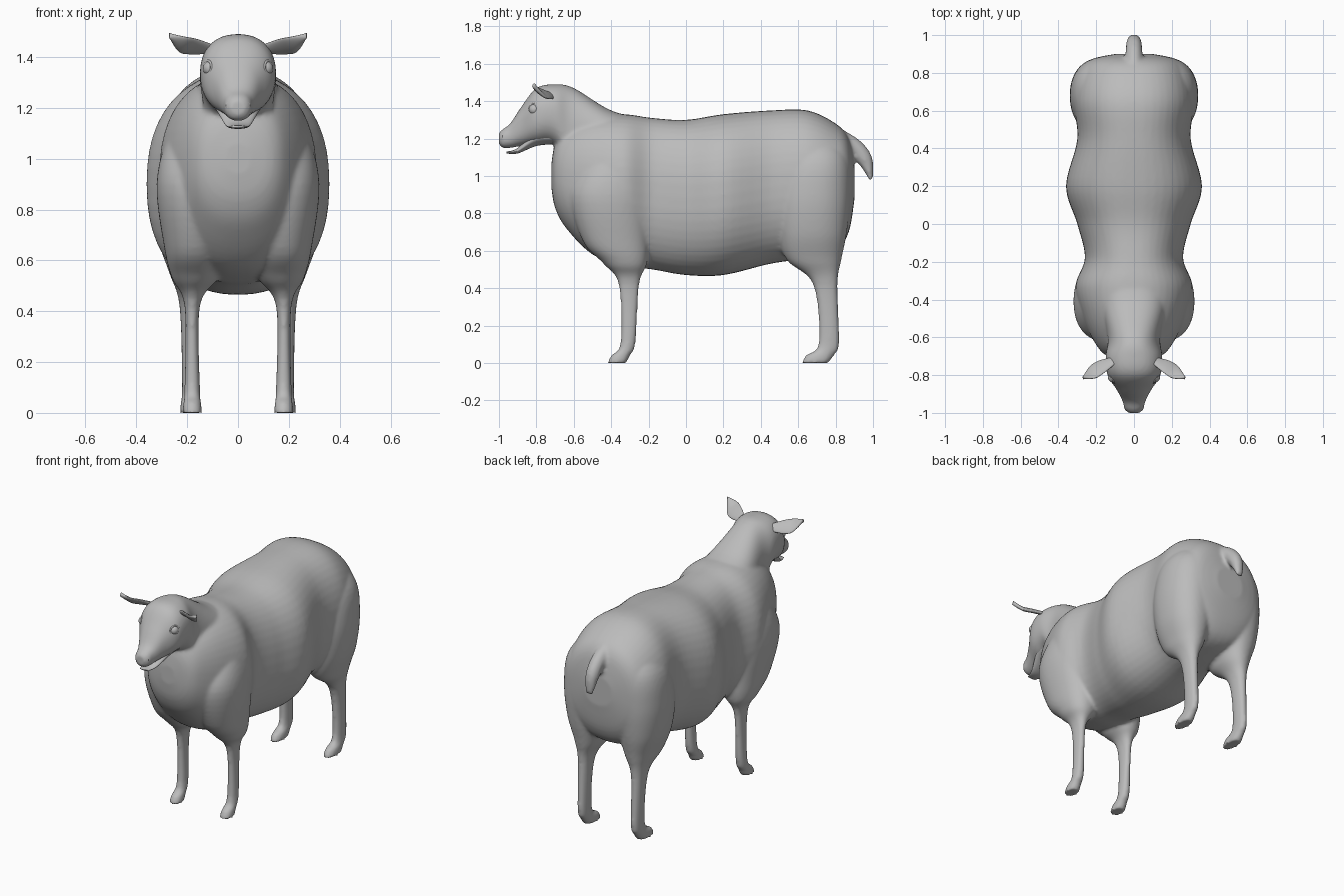
import bpy, bmesh, math
from mathutils import Vector

cube = bpy.data.objects.get("Cube")
if cube:
    bpy.data.objects.remove(cube, do_unlink=True)

shade = 0.5
grey = bpy.data.materials.new("plain grey")
grey.use_nodes = True
grey.diffuse_color = (shade, shade, shade, 1)
grey.node_tree.nodes["Principled BSDF"].inputs["Base Color"].default_value = grey.diffuse_color


def spline(rows, steps=6):
    """Pass a smooth curve through a few rows of measurements."""
    points = [Vector(row) for row in rows]
    result = []
    for i in range(len(points) - 1):
        start, end = points[i], points[i + 1]
        leave = (end - points[max(i - 1, 0)]) / 2
        arrive = (points[min(i + 2, len(points) - 1)] - start) / 2
        for step in range(steps):
            t = step / steps
            ease = t * t * (3 - 2 * t)
            result.append(start.lerp(end, ease) + leave * t * (1 - t) ** 2 - arrive * t * t * (1 - t))
    return result + [points[-1]]


def loft(bm, rings, power=2.0, sides=48):
    """Skin closed rings, each given as centre, first half axis, second half axis."""
    loops = []
    for centre, across, up in rings:
        loop = []
        for i in range(sides):
            angle = math.tau * i / sides
            c, s = math.cos(angle), math.sin(angle)
            c = math.copysign(abs(c) ** (2 / power), c)
            s = math.copysign(abs(s) ** (2 / power), s)
            loop.append(bm.verts.new(Vector(centre) + Vector(across) * c + Vector(up) * s))
        loops.append(loop)
    for near, far in zip(loops, loops[1:]):
        for i in range(sides):
            j = (i + 1) % sides
            bm.faces.new((near[i], near[j], far[j], far[i]))
    bm.faces.new(loops[0])
    bm.faces.new(loops[-1])


def along_y(rows):
    """Rows hold y, bottom, top and half width."""
    return [((0, y, (bottom + top) / 2), (half, 0, 0), (0, 0, (top - bottom) / 2))
            for y, bottom, top, half in spline([Vector(row) for row in rows])]


def along_z(rows, side):
    """Rows pair a height, centre and half width with the front and back."""
    middles = spline([row[:3] for row in rows])
    depths = spline([row[3:] for row in rows])
    return [((side * x, (front + back) / 2, z), (half, 0, 0), (0, (back - front) / 2, 0))
            for (z, x, half), (front, back) in zip(middles, depths)]


def finish(name, bm):
    """Turn the bmesh into a smooth grey object."""
    bmesh.ops.recalc_face_normals(bm, faces=bm.faces)
    mesh = bpy.data.meshes.new(name)
    bm.to_mesh(mesh)
    bm.free()
    mesh.materials.append(grey)
    mesh.shade_smooth()
    part = bpy.data.objects.new(name, mesh)
    bpy.context.collection.objects.link(part)
    return part


def name_primitive(name):
    """Name, colour and smooth the primitive just added."""
    part = bpy.context.object
    part.name = name
    part.data.materials.append(grey)
    part.data.shade_smooth()


def rim(name, centre, normal, radius):
    """Small rounded ring facing along the normal."""
    turn = Vector(normal).to_track_quat("Z", "Y").to_euler()
    bpy.ops.mesh.primitive_torus_add(location=centre, rotation=turn, major_radius=radius,
                                     minor_radius=0.005, major_segments=24, minor_segments=8)
    name_primitive(name)


trunk = [
    (-0.72, 0.94, 1.06, 0.05), (-0.7, 0.83, 1.17, 0.14), (-0.64, 0.72, 1.26, 0.2),
    (-0.5, 0.58, 1.32, 0.27), (-0.33, 0.52, 1.33, 0.31), (-0.18, 0.5, 1.31, 0.26),
    (0, 0.47, 1.3, 0.3), (0.2, 0.47, 1.33, 0.36), (0.45, 0.53, 1.35, 0.3),
    (0.65, 0.56, 1.35, 0.32), (0.8, 0.6, 1.28, 0.29), (0.87, 0.7, 1.2, 0.23),
    (0.9, 0.87, 1.06, 0.1),
]
head_and_neck = [
    (-1, 1.17, 1.23, 0.03), (-0.98, 1.15, 1.25, 0.05), (-0.94, 1.15, 1.28, 0.06),
    (-0.88, 1.16, 1.37, 0.09), (-0.8, 1.17, 1.47, 0.14), (-0.7, 1.16, 1.49, 0.15),
    (-0.6, 1, 1.47, 0.14), (-0.4, 1, 1.35, 0.18), (-0.2, 1, 1.3, 0.18),
]
front_leg = [
    (0, 0.18, 0.04, -0.42, -0.32), (0.04, 0.18, 0.035, -0.4, -0.3),
    (0.11, 0.18, 0.03, -0.35, -0.27), (0.42, 0.18, 0.03, -0.36, -0.25),
    (0.53, 0.17, 0.09, -0.44, -0.21), (0.65, 0.17, 0.12, -0.55, -0.2),
    (0.9, 0.16, 0.16, -0.62, -0.2), (1.1, 0.11, 0.16, -0.54, -0.23),
    (1.25, 0.06, 0.1, -0.45, -0.3),
]
hind_leg = [
    (0, 0.19, 0.04, 0.62, 0.76), (0.04, 0.19, 0.035, 0.64, 0.79),
    (0.11, 0.19, 0.03, 0.71, 0.82), (0.42, 0.19, 0.04, 0.68, 0.81),
    (0.55, 0.18, 0.09, 0.54, 0.83), (0.7, 0.18, 0.14, 0.49, 0.86),
    (0.9, 0.17, 0.17, 0.48, 0.88), (1.1, 0.14, 0.17, 0.52, 0.87),
    (1.25, 0.08, 0.1, 0.6, 0.78),
]

# Body, head and limbs fused into one smooth skin
bm = bmesh.new()
loft(bm, along_y(trunk), 2.3)
loft(bm, along_y(head_and_neck), 2.3)
for side in (-1, 1):
    loft(bm, along_z(front_leg, side), 2.2)
    loft(bm, along_z(hind_leg, side), 2.2)

# Tail curving down behind the rump
tail = spline([(0.8, 1.19, 0.07), (0.9, 1.15, 0.05), (0.96, 1.08, 0.04), (0.99, 0.98, 0.01)])
rings = []
for i, (y, z, radius) in enumerate(tail):
    before, after = tail[max(i - 1, 0)], tail[min(i + 1, len(tail) - 1)]
    normal = Vector((0, before.y - after.y, after.x - before.x)).normalized()
    rings.append(((0, y, z), (radius / 2 + 0.02, 0, 0), normal * radius))
loft(bm, rings)

body = finish("body", bm)
skin = body.modifiers.new("Fuse", "REMESH")
skin.mode = "VOXEL"
skin.voxel_size = 0.01
skin.use_smooth_shade = True
blend = body.modifiers.new("Blend", "SMOOTH")
blend.factor = 0.5
blend.iterations = 8

# Lower jaw, parted slightly from the muzzle
bm = bmesh.new()
loft(bm, along_y([(-0.96, 1.12, 1.13, 0.03), (-0.9, 1.12, 1.15, 0.05),
                  (-0.8, 1.16, 1.25, 0.09), (-0.7, 1.17, 1.25, 0.1)]))
finish("lower_jaw", bm)

ear = [(0.1, -0.72, 1.43, 0.02), (0.17, -0.755, 1.44, 0.04),
       (0.22, -0.785, 1.45, 0.04), (0.27, -0.815, 1.485, 0.005)]

for side, label in ((1, "left"), (-1, "right")):
    # Ear: a thin leaf pointing outward and forward
    bm = bmesh.new()
    loft(bm, [((side * x, y, z), (side * width / 3, width * 0.8, -width * 0.7), (0, 0.006, 0.01))
              for x, y, z, width in spline(ear)])
    finish(label + "_ear", bm)

    # Eye, eyelid and nostril
    bpy.ops.mesh.primitive_uv_sphere_add(segments=24, ring_count=16, radius=0.03,
                                         location=(side * 0.108, -0.81, 1.355))
    name_primitive(label + "_eye")
    rim(label + "_eyelid", (side * 0.12, -0.815, 1.355), (side, -0.6, 0.1), 0.03)
    rim(label + "_nostril", (side * 0.034, -0.985, 1.21), (side, -1.5, 0.3), 0.012)
